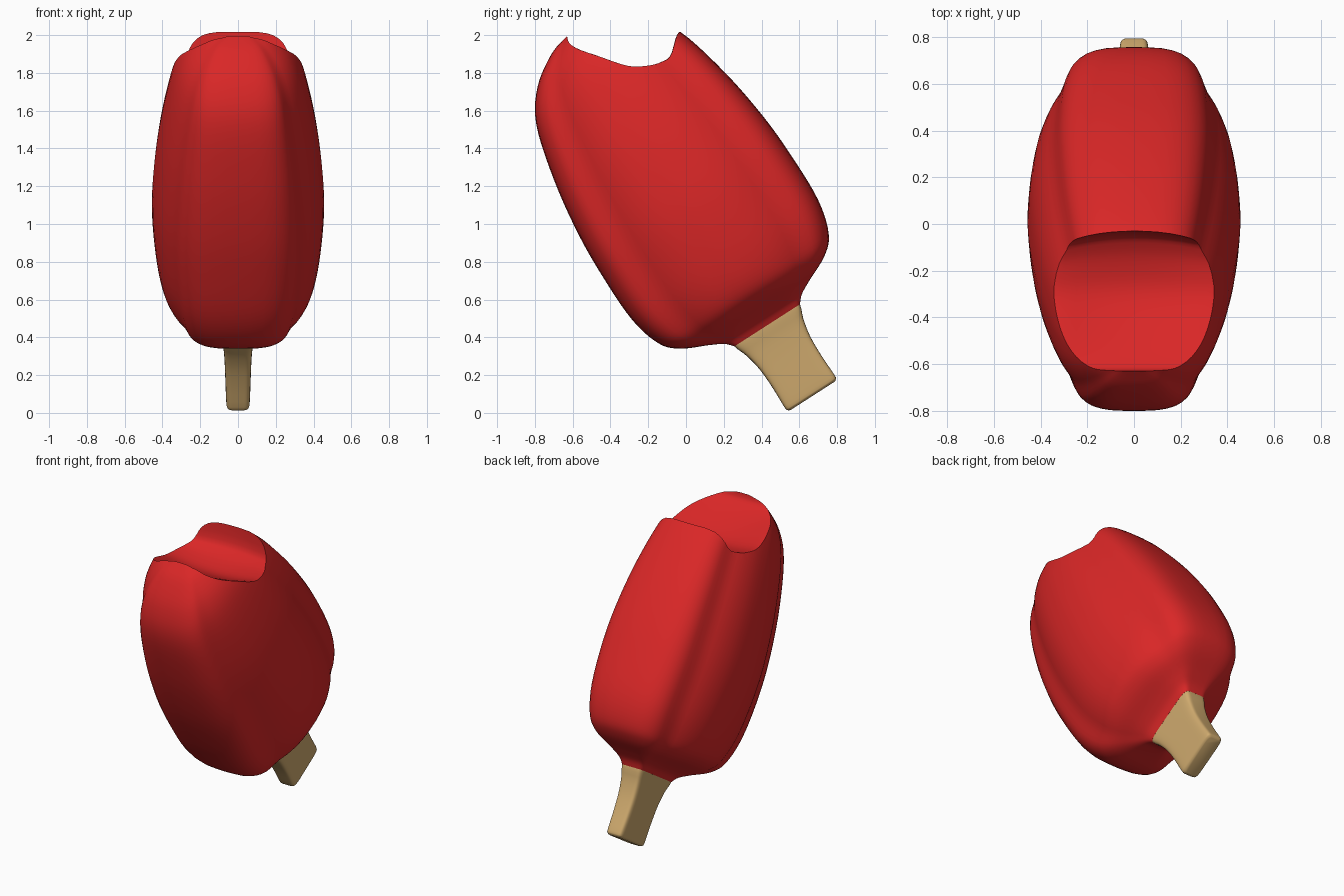
import bpy, bmesh, math

if "Cube" in bpy.data.objects:
    bpy.data.objects.remove(bpy.data.objects["Cube"])

# Tilted axis: u runs up the stick, v across the wide face
def place(u, v, x):
    return (x, 0.67 - 0.54 * u + 0.84 * v, 0.09 + 0.84 * u + 0.54 * v)

def smooth_curve(pts, steps):
    """Catmull-Rom through a list of tuples."""
    out = []
    for i in range(len(pts) - 1):
        p0, p1, p2 = pts[max(i - 1, 0)], pts[i], pts[i + 1]
        p3 = pts[min(i + 2, len(pts) - 1)]
        for s in range(steps):
            t = s / steps
            out.append(tuple(
                0.5 * (2 * b + (c - a) * t + (2 * a - 5 * b + 4 * c - d) * t * t
                       + (3 * b - a - 3 * c + d) * t ** 3)
                for a, b, c, d in zip(p0, p1, p2, p3)))
    out.append(pts[-1])
    return out

def full_ring(quarter):
    """Mirror a quarter outline, from (1, 0) to (0, 1), into a loop."""
    half = quarter + [(-v, x) for v, x in quarter[-2::-1]]
    return half + [(v, -x) for v, x in half[-2:0:-1]]

def material(name, rgb):
    m = bpy.data.materials.new(name)
    m.diffuse_color = (*rgb, 1)
    m.use_nodes = True
    m.node_tree.nodes["Principled BSDF"].inputs["Base Color"].default_value = m.diffuse_color
    return m

def make_object(name, bm, mat=None):
    bmesh.ops.recalc_face_normals(bm, faces=bm.faces)
    me = bpy.data.meshes.new(name)
    bm.to_mesh(me)
    bm.free()
    ob = bpy.data.objects.new(name, me)
    bpy.context.collection.objects.link(ob)
    if mat:
        me.materials.append(mat)
    return ob

def loft(name, rings, mat=None):
    bm = bmesh.new()
    vs = [[bm.verts.new(p) for p in r] for r in rings]
    n = len(vs[0])
    for a, b in zip(vs, vs[1:]):
        for i in range(n):
            j = (i + 1) % n
            bm.faces.new((a[i], a[j], b[j], b[i]))
    bm.faces.new(vs[0])
    bm.faces.new(vs[-1])
    return make_object(name, bm, mat)

def shade(ob, angle):
    bpy.ops.object.select_all(action='DESELECT')
    ob.select_set(True)
    bpy.context.view_layer.objects.active = ob
    bpy.ops.object.shade_smooth_by_angle(angle=math.radians(angle))

red = material("red_ice", (0.70, 0.02, 0.02))
wood = material("pale_wood", (0.62, 0.40, 0.155))

# Cross-sections: shouldered ice and rounded-rectangle stick
ice_q = smooth_curve([(1, 0), (.99, .31), (.94, .53), (.85, .66), (.745, .715),
                      (.63, .77), (.51, .86), (.34, .945), (.17, .985), (0, 1)], 2)
ice_ring = full_ring(ice_q)
count = len(ice_q) - 1
stick_q = []
for i in range(count + 1):
    a = i / count * math.pi / 2
    stick_q.append((max(math.cos(a), 0) ** 0.3, max(math.sin(a), 0) ** 0.3))
stick_ring = full_ring(stick_q)

# Stick: (u, half width, half thickness)
stick_prof = [(0, .140, .045), (.008, .152, .058), (.03, .158, .063), (.15, .155, .067),
              (.27, .160, .071), (.37, .180, .077), (.45, .208, .086), (.56, .21, .08)]
stick = loft("stick", [[place(u, v * V, x * T) for v, x in stick_ring]
                       for u, V, T in smooth_curve(stick_prof, 3)], wood)
shade(stick, 60)

# Ice body: (u, half width, half thickness, blend from stick to ice section)
ice_prof = [(.445, .207, .086, 0), (.485, .245, .115, .2), (.525, .32, .18, .5),
            (.59, .455, .31, .85), (.677, .537, .385, 1), (.86, .587, .43, 1),
            (1.14, .594, .455, 1), (1.4, .58, .448, 1), (1.7, .535, .415, 1),
            (2.0, .455, .355, 1), (2.166, .341, .29, 1), (2.27, .19, .19, 1),
            (2.305, .08, .09, 1), (2.315, .02, .02, 1)]
rings = []
for u, V, T, w in smooth_curve(ice_prof, 5):
    rings.append([place(u, V * (a[0] * (1 - w) + b[0] * w), T * (a[1] * (1 - w) + b[1] * w))
                  for a, b in zip(stick_ring, ice_ring)])
body = loft("ice_body", rings, red)

# Bite cutter: side profile swept across x, hollowed in the middle
bite = smooth_curve([(-.63, 2.1), (-.628, 1.985), (-.59, 1.94), (-.45, 1.885), (-.31, 1.838),
                     (-.21, 1.838), (-.13, 1.86), (-.085, 1.91), (-.07, 2.1)], 4)
sections = []
for k in range(25):
    x = -0.6 + 0.05 * k
    h = max(0, 1 - (x / 0.31) ** 2)
    sec = []
    for y, z in bite:
        t = min(max((y + .63) / .56, 0), 1)
        dip = 0.035 * h * math.sin(math.pi * t)
        sec.append((x + 0.003, y + 0.045 * h * t ** 3, z - dip))
    sections.append(sec + [(x + 0.003, -.07, 2.4), (x + 0.003, -.63, 2.4)])
cutter = loft("bite_cutter", sections)
cutter.hide_render = True

mod = body.modifiers.new("bite", 'BOOLEAN')
mod.operation = 'DIFFERENCE'
mod.solver = 'EXACT'
mod.object = cutter
bpy.ops.object.select_all(action='DESELECT')
body.select_set(True)
bpy.context.view_layer.objects.active = body
bpy.ops.object.modifier_apply(modifier="bite")
bpy.data.objects.remove(cutter, do_unlink=True)
shade(body, 40)
